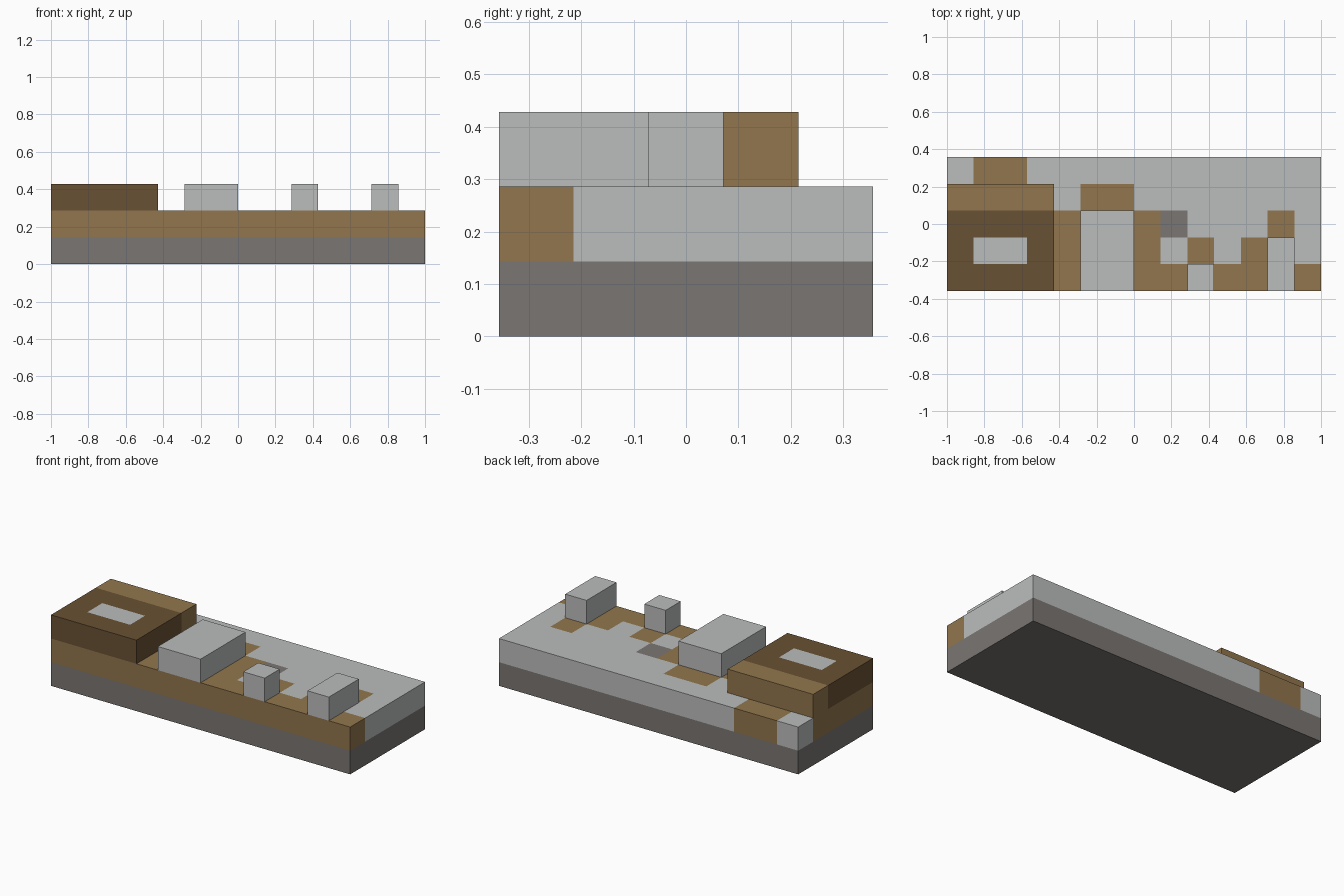
import bpy
import bmesh
from mathutils import Vector

cube = bpy.data.objects.get("Cube")
if cube:
    bpy.data.objects.remove(cube, do_unlink=True)

U = 1 / 7                                # edge of one block cell
ORIGIN = Vector((-7 * U, -2.5 * U, 0))   # front right bottom corner


def srgb(*channels):
    lin = [(c / 255 / 12.92) if c < 11 else ((c / 255 + 0.055) / 1.055) ** 2.4
           for c in channels]
    return (*lin, 1)


def material(name, colour):
    mat = bpy.data.materials.new(name)
    mat.use_nodes = True
    mat.diffuse_color = colour
    bsdf = mat.node_tree.nodes["Principled BSDF"]
    bsdf.inputs["Base Color"].default_value = colour
    bsdf.inputs["Roughness"].default_value = 0.9
    return mat


# Letters used in the cell maps
PALETTE = {
    "L": material("light_grey", srgb(187, 189, 188)),
    "G": material("stone_grey", srgb(122, 118, 115)),
    "B": material("earth_brown", srgb(146, 118, 77)),
    "D": material("dark_brown", srgb(105, 81, 51)),
}
LETTERS = list(PALETTE)


def block(name, col, row, layer, cells):
    """Box cut into cells; each face takes the colour of its cell.
    The cell map lists rows from back to front."""
    rows = cells[::-1]
    nx, ny = len(rows[0]), len(rows)
    low = ORIGIN + Vector((col, row, layer)) * U
    size = Vector((nx, ny, 1)) * U
    bm = bmesh.new()
    bmesh.ops.create_cube(bm, size=1)
    for v in bm.verts:
        v.co = low + Vector((c + 0.5) * s for c, s in zip(v.co, size))
    # Cut the box along the cell lines, only where colours can change
    if len(set("".join(cells))) > 1:
        for axis, count in ((0, nx), (1, ny)):
            normal = Vector((axis == 0, axis == 1, 0))
            for i in range(1, count):
                bmesh.ops.bisect_plane(
                    bm, geom=bm.verts[:] + bm.edges[:] + bm.faces[:],
                    plane_co=low + normal * i * U, plane_no=normal)
    bm.normal_update()
    for f in bm.faces:
        p = (f.calc_center_median() - f.normal * U * 0.3 - low) / U
        f.material_index = LETTERS.index(rows[int(p.y)][int(p.x)])
    mesh = bpy.data.meshes.new(name)
    bm.to_mesh(mesh)
    bm.free()
    for mat in PALETTE.values():
        mesh.materials.append(mat)
    obj = bpy.data.objects.new(name, mesh)
    bpy.context.collection.objects.link(obj)


# Stone foundation
block("stone_base", 0, 0, 0, ["G" * 14] * 5)

# Patchy ground layer
block("ground_layer", 0, 0, 1, [
    "LBBLLLLLLLLLLL",
    "BBBBLBBLLLLLLL",
    "BBBBBBBBGLLLBL",
    "BBBBBBBBLBLBBL",
    "BBBBBBBBBBBBBB",
])

# Raised dark platform with a pale inlay
block("dark_platform", 0, 0, 2, [
    "BBBB",
    "DDDD",
    "DLLD",
    "DDDD",
])

# Pale blocks along the front edge
block("wide_pale_block", 5, 0, 2, ["LL"] * 3)
block("small_pale_block", 9, 0, 2, ["L"])
block("long_pale_block", 12, 0, 2, ["L"] * 2)
